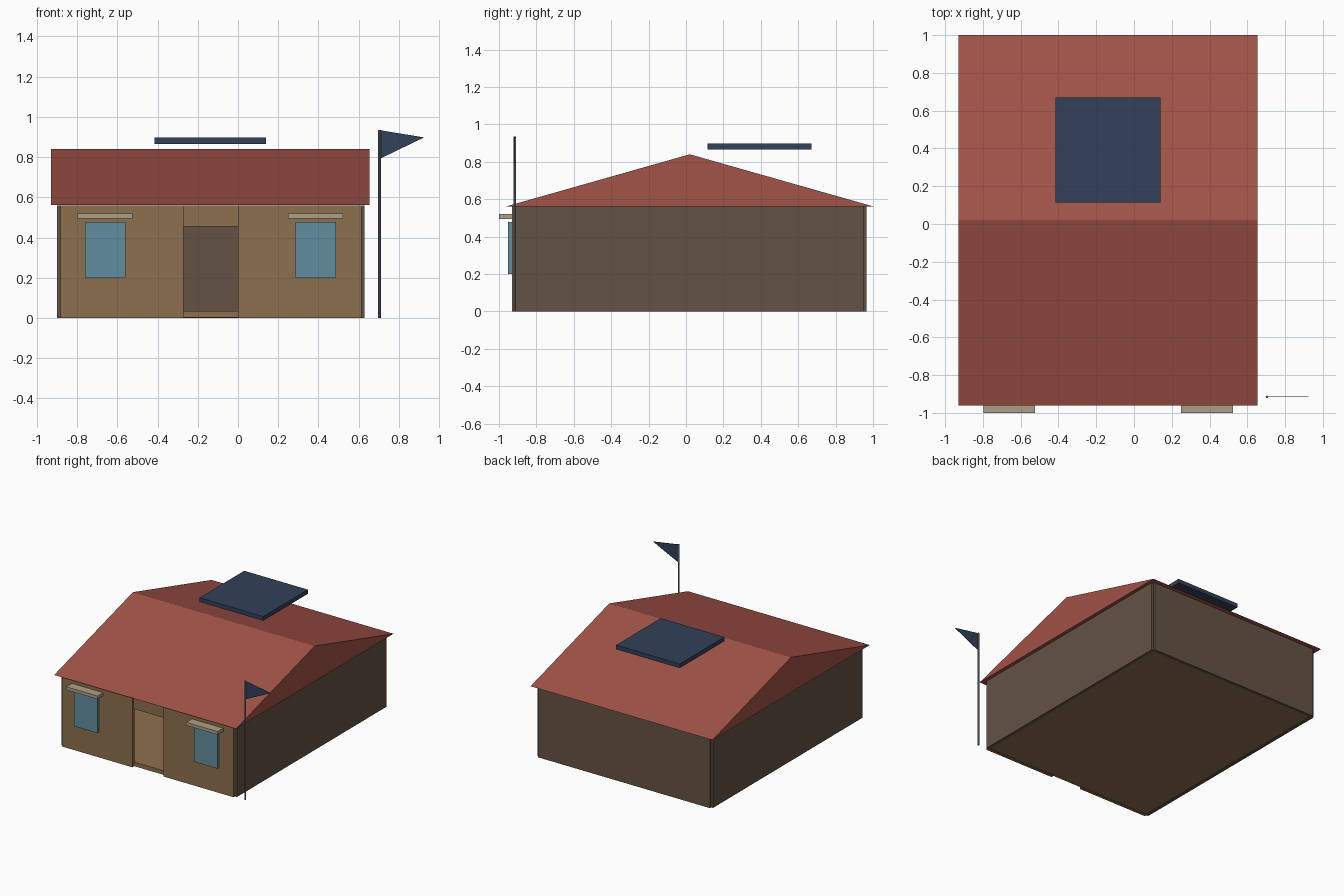
import bpy

if "Cube" in bpy.data.objects:
    bpy.data.objects.remove(bpy.data.objects["Cube"])

def material(name, rgb):
    m = bpy.data.materials.new(name)
    m.diffuse_color = (*rgb, 1)
    m.use_nodes = True
    m.node_tree.nodes["Principled BSDF"].inputs["Base Color"].default_value = m.diffuse_color
    return m

TAN = material("tan_wall", (0.27, 0.16, 0.075))
BROWN = material("dark_wall", (0.13, 0.085, 0.058))
RED = material("roof_red", (0.36, 0.085, 0.065))
NAVY = material("navy", (0.032, 0.052, 0.1))
GLASS = material("window_blue", (0.12, 0.27, 0.34))
CREAM = material("awning_cream", (0.42, 0.35, 0.24))
STEEL = material("steel", (0.14, 0.18, 0.22))

def add_mesh(name, verts, faces, mat):
    me = bpy.data.meshes.new(name)
    me.from_pydata(verts, [], faces)
    me.materials.append(mat)
    ob = bpy.data.objects.new(name, me)
    bpy.context.collection.objects.link(ob)
    return ob

def box(name, x, y, z, mat):
    v = [(a, b, c) for a in x for b in y for c in z]
    f = [(0, 1, 3, 2), (4, 6, 7, 5), (0, 4, 5, 1),
         (2, 3, 7, 6), (0, 2, 6, 4), (1, 5, 7, 3)]
    return add_mesh(name, v, f, mat)

def tri_prism(name, tri_a, tri_b, mat):
    f = [(0, 1, 2), (5, 4, 3), (0, 3, 4, 1), (1, 4, 5, 2), (2, 5, 3, 0)]
    return add_mesh(name, tri_a + tri_b, f, mat)

# hollow shell: floor and thin walls meeting at notched corners
H = 0.56
box("floor", (-0.885, 0.615), (-0.912, 0.948), (0.003, 0.035), TAN)
box("front_wall_left", (-0.883, -0.27), (-0.93, -0.905), (0, H), TAN)
box("front_wall_right", (0, 0.613), (-0.93, -0.905), (0, H), TAN)
box("door_lintel", (-0.27, 0), (-0.915, -0.905), (0.455, H), TAN)
box("back_wall", (-0.883, 0.613), (0.94, 0.965), (0, H), BROWN)
box("left_wall", (-0.90, -0.875), (-0.913, 0.948), (0, H), BROWN)
box("right_wall", (0.605, 0.63), (-0.913, 0.948), (0, H), BROWN)

# gable roof
gable = [(-0.96, 0.562), (1.0, 0.562), (0.02, 0.84)]
tri_prism("roof", [(-0.93, y, z) for y, z in gable],
          [(0.655, y, z) for y, z in gable], RED)

# flat panel hovering over the back slope
box("roof_panel", (-0.415, 0.14), (0.115, 0.67), (0.865, 0.898), NAVY)

# windows with awnings
for side, cx in (("left", -0.661), ("right", 0.386)):
    box("window_" + side, (cx - 0.101, cx + 0.101), (-0.952, -0.928), (0.2, 0.478), GLASS)
    box("awning_" + side, (cx - 0.137, cx + 0.137), (-1.0, -0.928), (0.495, 0.52), CREAM)

# flag pole and pennant
bpy.ops.mesh.primitive_cylinder_add(vertices=8, radius=0.007, depth=0.936,
                                    location=(0.704, -0.915, 0.468))
pole = bpy.context.object
pole.name = "flag_pole"
pole.data.materials.append(STEEL)
pennant = [(0.706, 0.934), (0.706, 0.792), (0.925, 0.898)]
tri_prism("pennant", [(x, -0.917, z) for x, z in pennant],
          [(x, -0.913, z) for x, z in pennant], NAVY)
